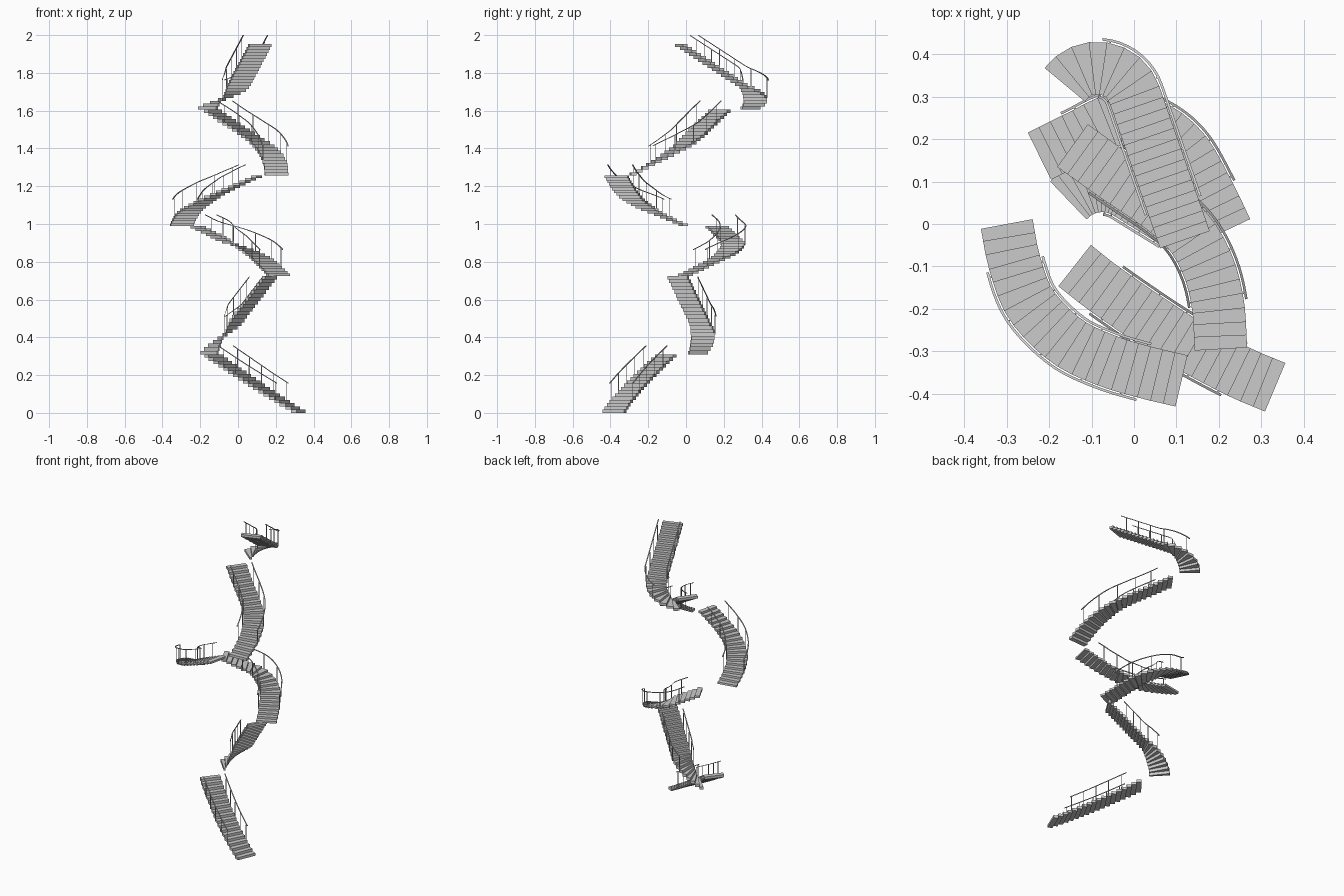
import bpy, bmesh, math
from mathutils import Vector

if "Cube" in bpy.data.objects:
    bpy.data.objects.remove(bpy.data.objects["Cube"])

HALF = 0.062      # half tread width
RAIL = 0.068      # rail offset from the centre line
RAIL_H = 0.098    # rail height above the stair slope


def arc(cx, cy, r, a0, a1, n=10):
    return [(cx + r * math.cos(math.radians(a0 + (a1 - a0) * i / n)),
             cy + r * math.sin(math.radians(a0 + (a1 - a0) * i / n))) for i in range(n + 1)]


def line(a, b, n=6):
    return [(a[0] + (b[0] - a[0]) * i / n, a[1] + (b[1] - a[1]) * i / n) for i in range(1, n + 1)]


def make_path(ctrl):
    """Smooth curve through the points; returns f(s) -> (position, left normal)."""
    p = [Vector(c) for c in ctrl]
    p = [2 * p[0] - p[1]] + p + [2 * p[-1] - p[-2]]
    pts = []
    for i in range(1, len(p) - 2):
        a, b, c, d = p[i - 1:i + 3]
        for k in range(12):
            t = k / 12
            pts.append(0.5 * (2 * b + (c - a) * t + (2 * a - 5 * b + 4 * c - d) * t * t
                              + (3 * b - a - 3 * c + d) * t ** 3))
    pts.append(p[-2])
    acc = [0]
    for a, b in zip(pts, pts[1:]):
        acc.append(acc[-1] + (b - a).length)

    def at(s):
        d = min(max(s, 0), 1) * acc[-1]
        i = 0
        while i < len(pts) - 2 and acc[i + 1] < d:
            i += 1
        return pts[i].lerp(pts[i + 1], (d - acc[i]) / (acc[i + 1] - acc[i]))

    def f(s):
        t = (at(s + 0.02) - at(s - 0.02)).normalized()
        return at(s), Vector((-t.y, t.x))
    return f


def prism(bm, quad, z0, z1):
    lo = [bm.verts.new((q.x, q.y, z0)) for q in quad]
    hi = [bm.verts.new((q.x, q.y, z1)) for q in quad]
    bm.faces.new(lo[::-1])
    bm.faces.new(hi)
    for i in range(4):
        j = (i + 1) % 4
        bm.faces.new((lo[i], lo[j], hi[j], hi[i]))


def finish(bm, name):
    bmesh.ops.recalc_face_normals(bm, faces=bm.faces)
    me = bpy.data.meshes.new(name)
    bm.to_mesh(me)
    bm.free()
    bpy.context.collection.objects.link(bpy.data.objects.new(name, me))


def flight(k, ctrl, z0, z1, n, r0, r1):
    f = make_path(ctrl)
    rise = (z1 - z0) / n
    # wedge-shaped treads
    bm = bmesh.new()
    for i in range(n):
        (a, na), (b, nb) = f(i / n), f((i + 1) / n)
        prism(bm, [a - na * HALF, b - nb * HALF, b + nb * HALF, a + na * HALF],
              z0 + i * rise, z0 + (i + 1) * rise)
    finish(bm, f"stair_flight_{k}")
    for side, name in ((1, "left"), (-1, "right")):
        # handrail swept along the tread edge
        bm = bmesh.new()
        prev = None
        for i in range(33):
            s = r0 + (r1 - r0) * i / 32
            c, nrm = f(s)
            z = z0 + (z1 - z0) * s + RAIL_H
            ring = []
            for o, h in ((-.003, -.002), (.003, -.002), (.003, .002), (-.003, .002)):
                q = c + nrm * (side * RAIL + o)
                ring.append(bm.verts.new((q.x, q.y, z + h)))
            if prev:
                for j in range(4):
                    m = (j + 1) % 4
                    bm.faces.new((prev[j], prev[m], ring[m], ring[j]))
            if i in (0, 32):
                bm.faces.new(ring)
            prev = ring
        finish(bm, f"handrail_{k}_{name}")
        # thin balusters
        bm = bmesh.new()
        for i in range(5):
            s = r0 + (r1 - r0) * (0.03 + 0.22 * i)
            c, nrm = f(s)
            q = c + nrm * side * (RAIL - 0.004)
            z = z0 + (z1 - z0) * s
            w = 0.0017
            prism(bm, [q + Vector(v) for v in ((-w, -w), (w, -w), (w, w), (-w, w))],
                  z - rise * 0.3, z + RAIL_H)
        finish(bm, f"balusters_{k}_{name}")


# centre lines of the six flights, bottom to top
arc2 = arc(-.075, -.02, .11, 136.6, 59.3)
arc6 = arc(-.087, .275, .093, 145, 19)
flight(1, [(.333, -.385), (.24, -.345), (.1, -.268), (-.06, -.16), (-.14, -.098)],
       0, .31, 18, .19, .83)
flight(2, arc2 + line(arc2[-1], (.175, -.045)), .31, .725, 22, .25, .75)
flight(3, [(.218, -.015), (.177, .07), (.116, .175), (.04, .233), (-.04, .247),
           (-.13, .206), (-.223, .16)], .725, .99, 20, .16, .85)
flight(4, [(-.3, 0), (-.282, -.09), (-.243, -.19), (-.16, -.275), (-.07, -.32),
           (.02, -.348), (.112, -.37)], .99, 1.256, 20, .16, .85)
flight(5, [(.205, -.295), (.198, -.19), (.175, -.1), (.13, -.02), (.06, .042),
           (-.04, .11), (-.145, .185)], 1.256, 1.605, 21, .17, .85)
flight(6, arc6 + line(arc6[-1], (.12, -.037)), 1.605, 1.953, 22, .17, .85)
